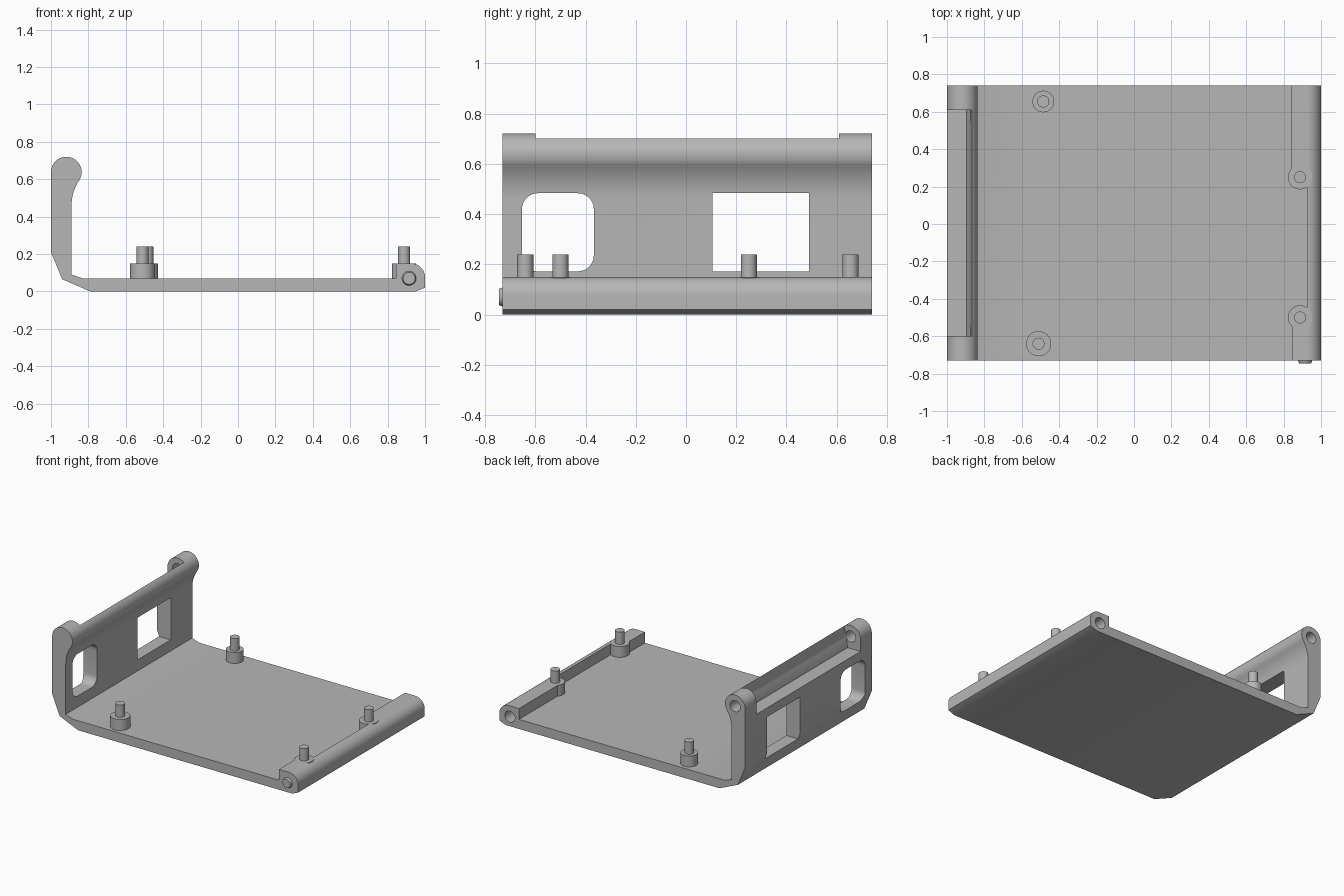
import bpy, bmesh, math
from math import radians, cos, sin
from mathutils import Vector

cube = bpy.data.objects.get("Cube")
if cube:
    bpy.data.objects.remove(cube, do_unlink=True)

FRONT, BACK = -0.73, 0.74
grey = bpy.data.materials.new("plain grey")
grey.use_nodes = True
grey.diffuse_color = (0.47, 0.47, 0.47, 1)
bsdf = next(n for n in grey.node_tree.nodes if n.type == 'BSDF_PRINCIPLED')
bsdf.inputs["Base Color"].default_value = grey.diffuse_color


def arc(cx, cy, r, start, end, steps=12):
    angles = [radians(start + (end - start) * i / steps) for i in range(steps + 1)]
    return [(cx + r * cos(a), cy + r * sin(a)) for a in angles]


def prism(name, outline, axis, low, high, end_scale=1):
    """Extrude a 2D outline along an axis; end_scale tapers the low end."""
    place = {'X': lambda p, d: (d, p[0], p[1]),
             'Y': lambda p, d: (p[0], d, p[1]),
             'Z': lambda p, d: (p[0], p[1], d)}[axis]
    mid = sum((Vector(p) for p in outline), Vector((0, 0))) / len(outline)
    bm = bmesh.new()
    a = [bm.verts.new(place(mid + (Vector(p) - mid) * end_scale, low)) for p in outline]
    b = [bm.verts.new(place(p, high)) for p in outline]
    bm.faces.new(a)
    bm.faces.new(b[::-1])
    for i in range(len(a)):
        j = (i + 1) % len(a)
        bm.faces.new((a[i], b[i], b[j], a[j]))
    bmesh.ops.recalc_face_normals(bm, faces=bm.faces)
    mesh = bpy.data.meshes.new(name)
    bm.to_mesh(mesh)
    bm.free()
    mesh.materials.append(grey)
    obj = bpy.data.objects.new(name, mesh)
    bpy.context.collection.objects.link(obj)
    return obj


def circle(x, y, r, steps=32):
    return arc(x, y, r, 0, 360, steps)[:-1]


def box(x0, x1, y0, y1):
    return [(x0, y0), (x1, y0), (x1, y1), (x0, y1)]


def select_only(obj):
    bpy.ops.object.select_all(action='DESELECT')
    obj.select_set(True)
    bpy.context.view_layer.objects.active = obj


def combine(target, other, operation):
    mod = target.modifiers.new("shape", 'BOOLEAN')
    mod.operation, mod.solver, mod.object = operation, 'EXACT', other
    select_only(target)
    bpy.ops.object.modifier_apply(modifier=mod.name)
    bpy.data.objects.remove(other, do_unlink=True)


# Tray: floor, tall side wall with rounded head, low rounded lip
profile = [(-0.79, 0), (-0.94, 0.065), (-1, 0.21)]
profile += arc(-0.918, 0.638, 0.082, 180, -33.7, 28)
profile += arc(-0.651, 0.46, 0.239, 146.3, 180, 10)[1:]
profile += [(-0.89, 0.09), (-0.83, 0.07), (0.925, 0.07), (0.925, 0.15)]
profile += arc(0.925, 0.075, 0.075, 90, 0)[1:]
profile += [(1, 0.02), (0.95, 0)]
tray = prism("tray", profile, 'Y', FRONT, BACK)

# Wider lip ends and the bosses below the pegs
combine(tray, prism("lip_front", box(0.845, 0.925, FRONT, -0.5), 'Z', 0.05, 0.15), 'UNION')
combine(tray, prism("lip_back", box(0.84, 0.925, 0.25, BACK), 'Z', 0.05, 0.15), 'UNION')
posts = [("front_right", -0.51, -0.64, 0.067), ("back_right", -0.485, 0.655, 0.058),
         ("front_left", 0.888, -0.5, 0.065), ("back_left", 0.888, 0.25, 0.065)]
for name, x, y, r in posts:
    combine(tray, prism("boss", circle(x, y, r), 'Z', 0.05, 0.15), 'UNION')

# Recess along the outside of the wall head
notch = [(-1.1, 0.55), (-0.895, 0.55), (-0.866, 0.705), (-0.866, 0.8), (-1.1, 0.8)]
combine(tray, prism("notch", notch, 'Y', -0.6, 0.61), 'DIFFERENCE')

# Wall windows: one rounded, one square
rounded = []
for cy, cz, start in ((-0.43, 0.42, 0), (-0.59, 0.42, 90), (-0.59, 0.235, 180), (-0.43, 0.235, 270)):
    rounded += arc(cy, cz, 0.063, start, start + 90, 8)
for outline in (rounded, box(0.105, 0.49, 0.172, 0.483)):
    combine(tray, prism("window", outline, 'X', -1.1, -0.8), 'DIFFERENCE')

# Hinge holes in both wall heads and the back of the lip
for x, z, low, high in ((-0.918, 0.638, 0.55, 0.8), (-0.918, 0.638, -0.69, -0.55),
                        (0.915, 0.07, 0.62, 0.8)):
    combine(tray, prism("hole", circle(x, z, 0.041), 'Y', low, high), 'DIFFERENCE')

# Pegs and hinge pin
parts = [tray]
for name, x, y, r in posts:
    parts.append(prism(name + "_peg", circle(x, y, 0.032), 'Z', 0.14, 0.24))
parts.append(prism("hinge_pin", circle(0.915, 0.07, 0.04), 'Y', -0.745, FRONT + 0.005, 0.8))

for obj in parts:
    select_only(obj)
    bpy.ops.object.shade_smooth_by_angle(angle=radians(25))
